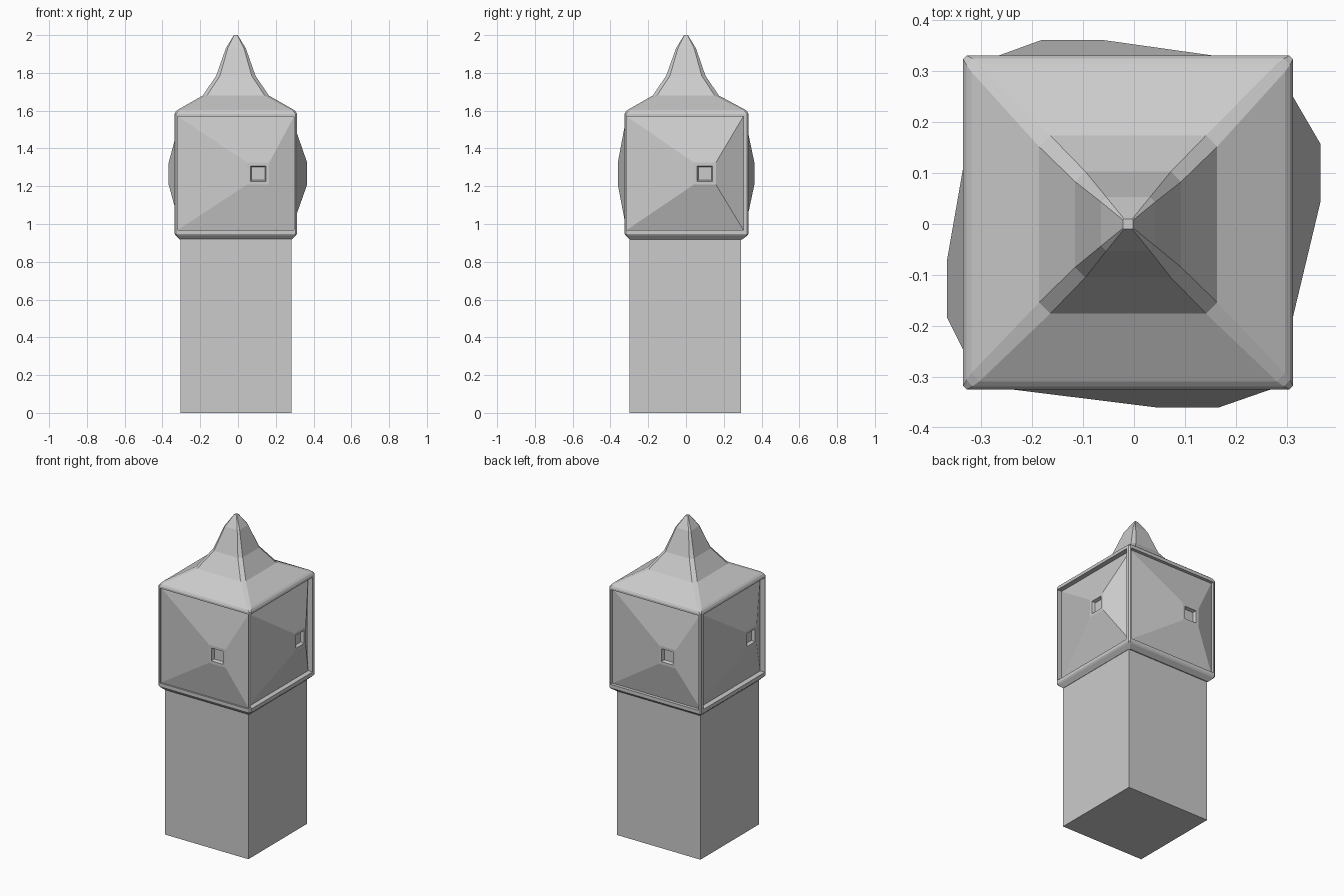
import bpy, bmesh

if "Cube" in bpy.data.objects:
    bpy.data.objects.remove(bpy.data.objects["Cube"])

CX = -0.0115          # axis of the post
WALL = (2, 3)         # profile rows that bound the recessed side walls


def finish(bm, name):
    bmesh.ops.remove_doubles(bm, verts=bm.verts, dist=0.0003)
    bmesh.ops.recalc_face_normals(bm, faces=bm.faces)
    mesh = bpy.data.meshes.new(name)
    bm.to_mesh(mesh)
    bm.free()
    obj = bpy.data.objects.new(name, mesh)
    bpy.context.collection.objects.link(obj)
    return obj


def ring(bm, hx, hy, cy, c, z):
    """Square ring with chamfered corners; even edges are the long sides."""
    pts = [(-hx + c, -hy), (hx - c, -hy), (hx, -hy + c), (hx, hy - c),
           (hx - c, hy), (-hx + c, hy), (-hx, hy - c), (-hx, -hy + c)]
    return [bm.verts.new((CX + x, cy + y, z)) for x, y in pts]


def place(side, u, d, z):
    """Side 0 front, 1 right, 2 back, 3 left; u along the wall, d outward."""
    return [(u, -d, z), (d, u, z), (-u, d, z), (-d, -u, z)][side]


def nested_quads(bm, side, steps):
    """Join a series of rectangles (u0, u1, z0, z1, d) and cap the last."""
    loops = [[bm.verts.new(place(side, u, d, z))
              for u, z in ((u0, z0), (u1, z0), (u1, z1), (u0, z1))]
             for u0, u1, z0, z1, d in steps]
    for a, b in zip(loops, loops[1:]):
        for i in range(4):
            j = (i + 1) % 4
            bm.faces.new((a[i], a[j], b[j], b[i]))
    bm.faces.new(loops[-1])


# Square shaft
bm = bmesh.new()
bmesh.ops.create_cube(bm, size=1)
for v in bm.verts:
    v.co.x = CX + v.co.x * 0.588
    v.co.y = -0.004 + v.co.y * 0.59
    v.co.z = (v.co.z + 0.5) * 0.921
finish(bm, "shaft")

# Head shell: flared underside, walls, stepped roof and pointed tip
HX, HY, CY, CH, Z0, Z1 = 0.324, 0.328, 0.003, 0.007, 0.948, 1.583
profile = [
    (0.296, 0.297, 0.0, 0.005, 0.918),
    (0.318, 0.322, 0.003, 0.007, 0.939),
    (HX, HY, CY, CH, Z0),
    (HX, HY, CY, CH, Z1),
    (0.318, 0.322, 0.003, 0.012, 1.595),
    (0.308, 0.312, 0.003, 0.016, 1.604),
    (0.175, 0.175, -0.001, 0.022, 1.68),
    (0.104, 0.104, -0.001, 0.02, 1.785),
    (0.053, 0.053, 0.0, 0.01, 1.93),
    (0.010, 0.010, 0.0, 0.002, 2.0),
]
bm = bmesh.new()
rings = [ring(bm, *row) for row in profile]
for k, (a, b) in enumerate(zip(rings, rings[1:])):
    for i in range(8):
        if k == WALL[0] and i % 2 == 0:
            continue                      # filled by the side panels
        j = (i + 1) % 8
        bm.faces.new((a[i], a[j], b[j], b[i]))
bm.faces.new(rings[0])
bm.faces.new(rings[-1])

# Side panels: frame, recess, off-centre pyramid and small square socket
# wall centre, wall half, wall d, opening centre, base d, boss u, boss d
panels = [
    (CX, HX - CH, HY - CY, CX, 0.315, 0.107, 0.361),
    (CY, HY - CH, HX + CX, -0.005, 0.281, 0.10, 0.366),
    (-CX, HX - CH, HY + CY, -CX, 0.311, 0.1225, 0.362),
    (-CY, HY - CH, HX - CX, 0.005, 0.302, 0.127, 0.367),
]
OPEN, BOSS, SOCKET, BZ = 0.309, 0.058, 0.041, 1.267
for side, (wc, wh, wd, oc, base, bu, bd) in enumerate(panels):
    opening = (oc - OPEN, oc + OPEN, 0.968, 1.57)

    def square(h):
        return (bu - h, bu + h, BZ - h, BZ + h)

    nested_quads(bm, side, [
        (wc - wh, wc + wh, Z0, Z1, wd),
        (*opening, wd),
        (*opening, base),
        (*square(BOSS), bd),
        (*square(SOCKET), bd),
        (*square(SOCKET - 0.006), bd - 0.02),
    ])
finish(bm, "lantern_head")
